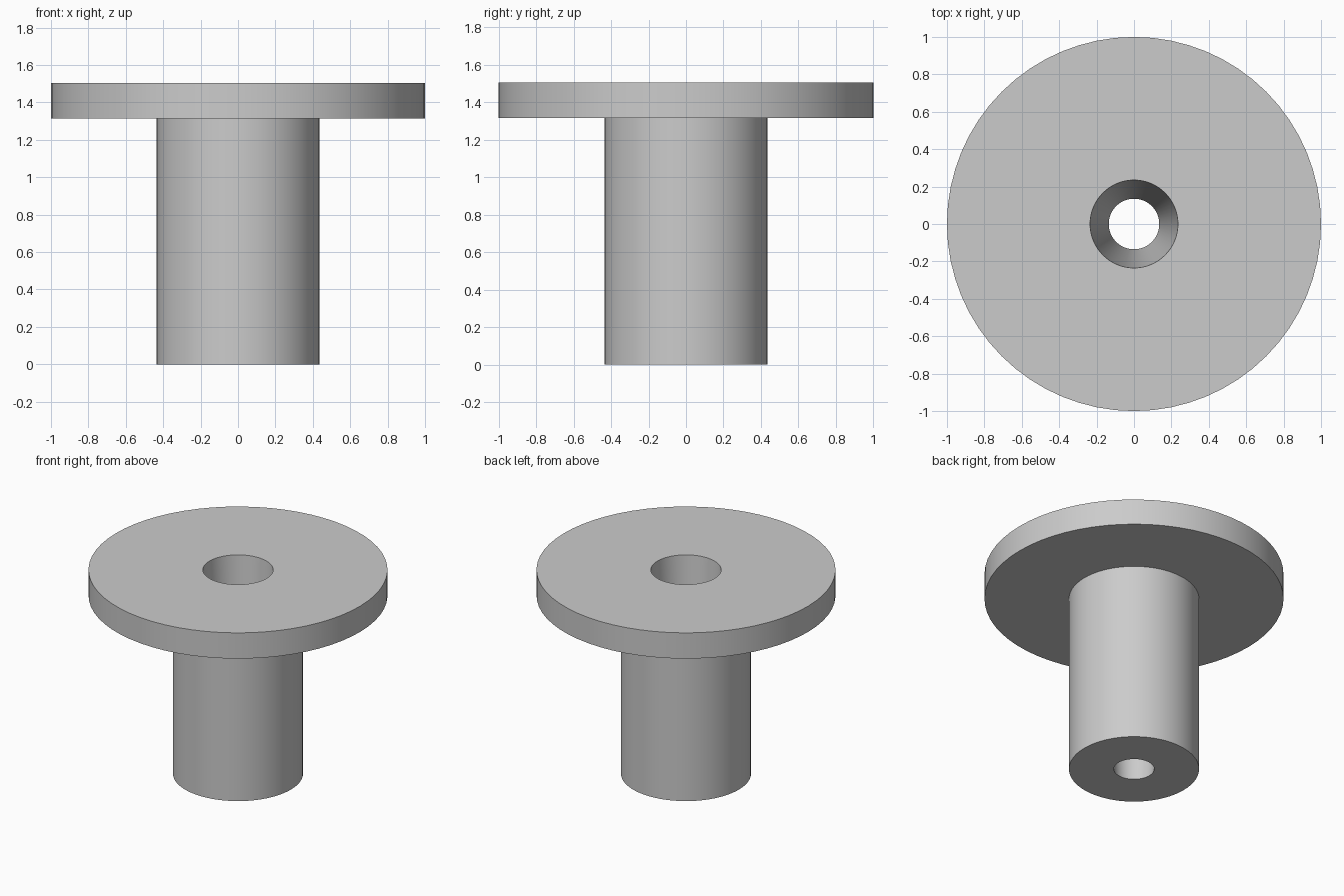
import bpy, bmesh, math

if "Cube" in bpy.data.objects:
    bpy.data.objects.remove(bpy.data.objects["Cube"])

SEGMENTS = 64

grey = bpy.data.materials.new("plain_grey")
grey.diffuse_color = (0.6, 0.6, 0.6, 1)
grey.use_nodes = True
grey.node_tree.nodes["Principled BSDF"].inputs["Base Color"].default_value = grey.diffuse_color

# Closed cross-section (radius, height): tapered bore, flange, shaft
PROFILE = [(0.135, 0), (0.435, 0), (0.435, 1.315), (1, 1.315),
           (1, 1.505), (0.235, 1.505)]


def lathe(name, profile):
    bm = bmesh.new()
    rings = []
    for r, z in profile:
        rings.append([bm.verts.new((r * math.cos(a), r * math.sin(a), z))
                      for a in (2 * math.pi * i / SEGMENTS for i in range(SEGMENTS))])
    for k, low in enumerate(rings):
        high = rings[(k + 1) % len(rings)]
        for i in range(SEGMENTS):
            j = (i + 1) % SEGMENTS
            bm.faces.new((low[i], low[j], high[j], high[i]))
    bmesh.ops.recalc_face_normals(bm, faces=bm.faces)
    mesh = bpy.data.meshes.new(name)
    bm.to_mesh(mesh)
    bm.free()
    obj = bpy.data.objects.new(name, mesh)
    bpy.context.collection.objects.link(obj)
    mesh.materials.append(grey)
    return obj


# Flanged bushing with a hole through it
bushing = lathe("flanged_bushing", PROFILE)
bpy.context.view_layer.objects.active = bushing
bushing.select_set(True)
bpy.ops.object.shade_smooth_by_angle(angle=math.radians(30))
